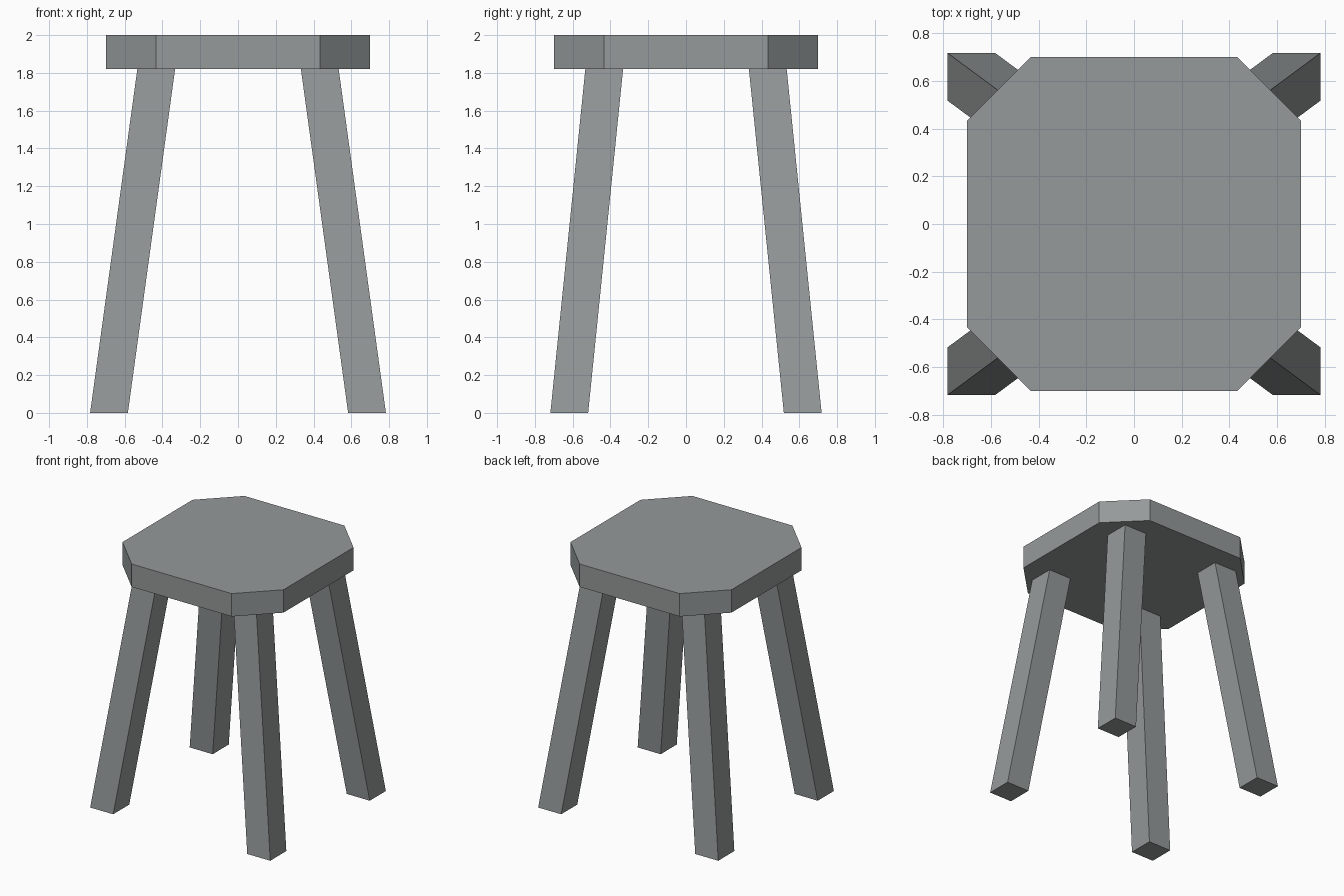
import bpy
import bmesh

cube = bpy.data.objects.get("Cube")
if cube:
    bpy.data.objects.remove(cube, do_unlink=True)

SEAT_BOTTOM, SEAT_TOP = 1.82, 2.0
SEAT_HALF, SEAT_FLAT = 0.70, 0.435
LEG_HALF = 0.10
LEG_TOP = (0.433, 0.433)
LEG_FOOT = (0.683, 0.618)

grey = bpy.data.materials.new("stone grey")
grey.use_nodes = True
colour = (0.30, 0.32, 0.32, 1.0)
grey.diffuse_color = colour
grey.node_tree.nodes["Principled BSDF"].inputs["Base Color"].default_value = colour


def loft(name, bottom, top, z0, z1):
    """Closed solid between two matching outlines at two heights."""
    bm = bmesh.new()
    low = [bm.verts.new((x, y, z0)) for x, y in bottom]
    high = [bm.verts.new((x, y, z1)) for x, y in top]
    bm.faces.new(low[::-1])
    bm.faces.new(high)
    n = len(low)
    for i in range(n):
        j = (i + 1) % n
        bm.faces.new((low[i], low[j], high[j], high[i]))
    bmesh.ops.recalc_face_normals(bm, faces=bm.faces)
    mesh = bpy.data.meshes.new(name)
    bm.to_mesh(mesh)
    bm.free()
    mesh.materials.append(grey)
    obj = bpy.data.objects.new(name, mesh)
    bpy.context.collection.objects.link(obj)
    return obj


def square(cx, cy, h):
    return [(cx - h, cy - h), (cx + h, cy - h), (cx + h, cy + h), (cx - h, cy + h)]


# Seat: square slab with cut corners
a, b = SEAT_HALF, SEAT_FLAT
outline = [(a, -b), (a, b), (b, a), (-b, a), (-a, b), (-a, -b), (-b, -a), (b, -a)]
loft("seat", outline, outline, SEAT_BOTTOM, SEAT_TOP)

# Four splayed legs
for y_name, sy in (("front", -1), ("back", 1)):
    for x_name, sx in (("left", 1), ("right", -1)):
        foot = square(sx * LEG_FOOT[0], sy * LEG_FOOT[1], LEG_HALF)
        head = square(sx * LEG_TOP[0], sy * LEG_TOP[1], LEG_HALF)
        loft(f"{y_name}_{x_name}_leg", foot, head, 0.0, SEAT_BOTTOM)
